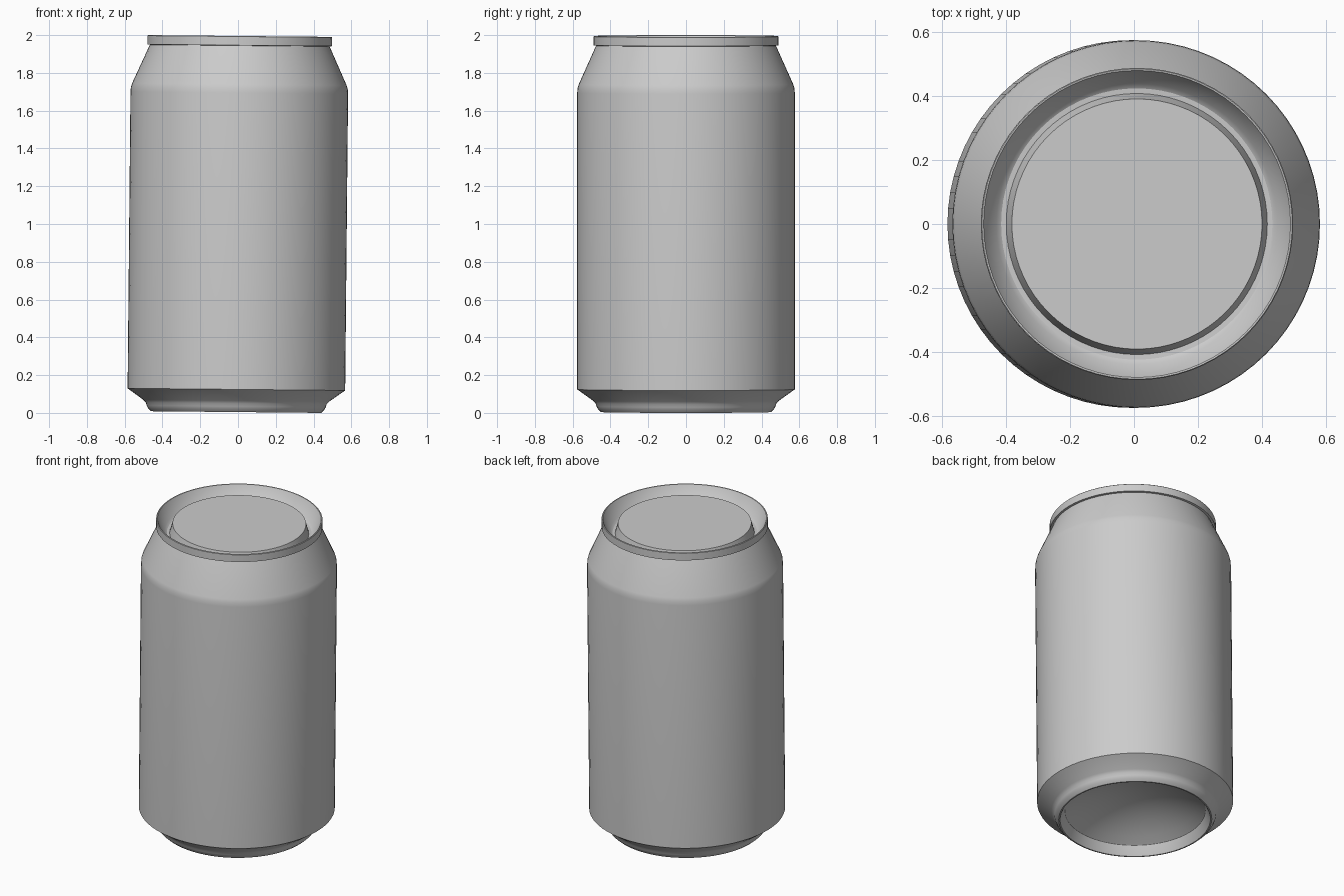
import bpy, bmesh, math

cube = bpy.data.objects.get("Cube")
if cube:
    bpy.data.objects.remove(cube, do_unlink=True)

SEGMENTS = 72
TILT = 0.0097  # the can leans very slightly towards its left

metal = bpy.data.materials.new("plain_grey_metal")
metal.use_nodes = True
GREY = (0.6, 0.6, 0.6, 1)
metal.diffuse_color = GREY
metal.node_tree.nodes["Principled BSDF"].inputs["Base Color"].default_value = GREY


def lathe(name, profile):
    """Turn a list of (radius, height) points around the z axis."""
    bm = bmesh.new()
    rings = []
    for r, z in profile:
        ring = []
        for j in range(SEGMENTS):
            a = math.tau * j / SEGMENTS
            ring.append(bm.verts.new((r * math.cos(a), r * math.sin(a), z)))
        rings.append(ring)
    for low, high in zip(rings, rings[1:]):
        for j in range(SEGMENTS):
            k = (j + 1) % SEGMENTS
            bm.faces.new((low[j], low[k], high[k], high[j]))
    bmesh.ops.remove_doubles(bm, verts=bm.verts, dist=1e-5)
    mesh = bpy.data.meshes.new(name)
    bm.to_mesh(mesh)
    bm.free()
    mesh.materials.append(metal)
    obj = bpy.data.objects.new(name, mesh)
    bpy.context.collection.objects.link(obj)
    obj.rotation_euler.y = TILT
    obj.location = (-TILT, 0, 0.0044)
    bpy.ops.object.select_all(action='DESELECT')
    obj.select_set(True)
    bpy.context.view_layer.objects.active = obj
    bpy.ops.object.shade_smooth_by_angle(angle=math.radians(30))
    return obj


# Underside: concave dome, standing ring and bevelled foot
DOME_R, DOME_Z, DOME_RISE = 0.414, 0.058, 0.13
dome = []
for i in range(9):
    r = DOME_R * i / 8
    dome.append((r, DOME_Z + DOME_RISE * (1 - (r / DOME_R) ** 2)))
lathe("base", dome + [(0.435, 0.012), (0.442, 0), (0.45, 0), (0.465, 0.014),
                      (0.474, 0.03), (0.479, 0.046), (0.492, 0.06), (0.576, 0.12)])

# Straight wall with a soft turn into the sloping shoulder
lathe("body", [(0.576, 0.12), (0.576, 1.69), (0.574, 1.715),
               (0.568, 1.735), (0.476, 1.94)])

# Seamed rim, sunken groove and raised centre panel
lathe("lid", [(0.476, 1.94), (0.489, 1.942), (0.489, 1.988), (0.486, 1.991),
              (0.481, 1.99), (0.44, 1.908), (0.425, 1.898), (0.409, 1.897),
              (0.392, 1.96), (0, 1.96)])
